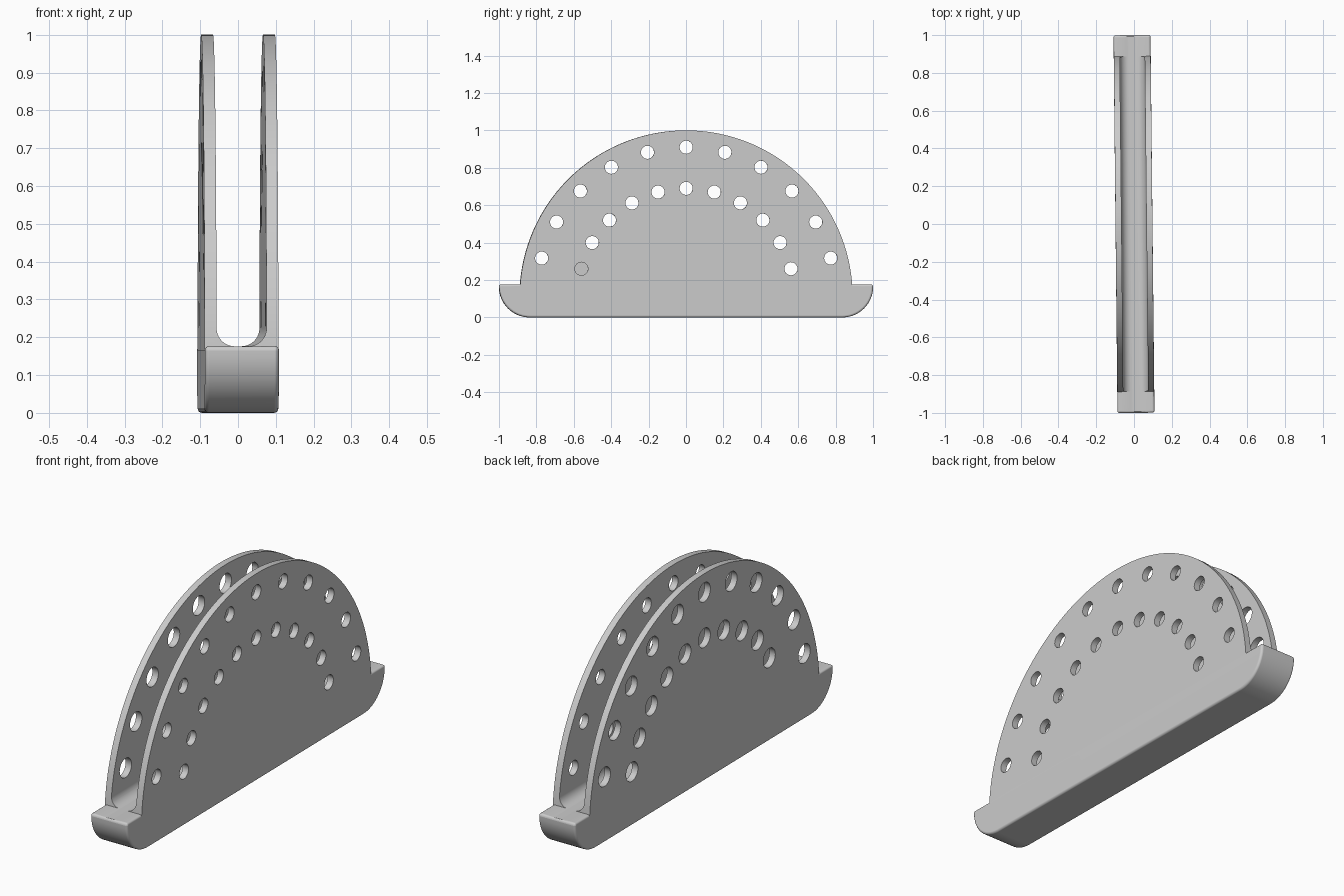
import bpy, bmesh
from math import sin, cos, pi, radians
from mathutils import Matrix

HALF = 0.098           # half thickness of the holder
LEDGE = 0.177          # height of the end ledges and slot floor
CENTRE = 0.11          # height of the arch centre

cube = bpy.data.objects.get("Cube")
if cube:
    bpy.data.objects.remove(cube, do_unlink=True)

grey = bpy.data.materials.new("plain grey")
grey.use_nodes = True
colour = (0.6, 0.6, 0.6, 1)
grey.diffuse_color = colour
grey.node_tree.nodes["Principled BSDF"].inputs["Base Color"].default_value = colour


def make_object(name, bm):
    bmesh.ops.recalc_face_normals(bm, faces=bm.faces)
    mesh = bpy.data.meshes.new(name)
    bm.to_mesh(mesh)
    bm.free()
    mesh.materials.append(grey)
    obj = bpy.data.objects.new(name, mesh)
    bpy.context.collection.objects.link(obj)
    return obj


def prism(name, points, direction):
    """Extrude a closed outline of 3D points."""
    bm = bmesh.new()
    face = bm.faces.new([bm.verts.new(p) for p in points])
    moved = bmesh.ops.extrude_face_region(bm, geom=[face])["geom"]
    verts = [v for v in moved if isinstance(v, bmesh.types.BMVert)]
    bmesh.ops.translate(bm, verts=verts, vec=direction)
    return make_object(name, bm)


def arc(cu, cv, radius, start, end, steps):
    angles = [radians(start + (end - start) * i / steps) for i in range(steps + 1)]
    return [(cu + radius * cos(a), cv + radius * sin(a)) for a in angles]


def apply(obj, mod):
    bpy.context.view_layer.objects.active = obj
    bpy.ops.object.modifier_apply(modifier=mod.name)


def combine(obj, other, operation):
    mod = obj.modifiers.new(operation, 'BOOLEAN')
    mod.operation, mod.solver, mod.object = operation, 'EXACT', other
    apply(obj, mod)
    bpy.data.objects.remove(other, do_unlink=True)


# Boat-shaped base with rounded ends and softened edges
r = 0.165
outline = arc(-1 + r, r, r, 180, 270, 16) + arc(1 - r, r, r, 270, 360, 16)
outline += [(1, LEDGE), (-1, LEDGE)]
holder = prism("napkin_holder", [(-HALF, y, z) for y, z in outline], (2 * HALF, 0, 0))
bevel = holder.modifiers.new("soft edges", 'BEVEL')
bevel.width, bevel.segments, bevel.limit_method = 0.018, 4, 'ANGLE'
bevel.angle_limit = radians(40)
apply(holder, bevel)

# Half-round body that becomes the two walls
w = HALF - 0.0004
arch = prism("arch", [(-w, y, z) for y, z in arc(0, CENTRE, 0.89, 0, 180, 96)], (2 * w, 0, 0))
combine(holder, arch, 'UNION')

# Slot with a rounded floor between the walls
gap, fillet, floor = 0.066, 0.048, LEDGE - 0.001
section = arc(-gap + fillet, floor + fillet, fillet, 180, 270, 10)
section += arc(gap - fillet, floor + fillet, fillet, 270, 360, 10)
section += [(gap, 1.2), (-gap, 1.2)]
slot = prism("slot", [(x, -1.2, z) for x, z in section], (0, 2.4, 0))
combine(holder, slot, 'DIFFERENCE')

# Two arcs of holes in each wall, larger in the right wall
bm = bmesh.new()
for side, size in ((1, 0.035), (-1, 0.046)):
    for ring in (0.80, 0.58):
        for step in range(1, 12):
            if side < 0 and ring < 0.7 and step == 11:
                continue        # this hole is absent in the right wall
            a = radians(15 * step)
            place = Matrix.Translation((side * 0.085, ring * cos(a), CENTRE + ring * sin(a)))
            bmesh.ops.create_cone(bm, cap_ends=True, segments=32, radius1=size, radius2=size,
                                  depth=0.1, matrix=place @ Matrix.Rotation(pi / 2, 4, 'Y'))
combine(holder, make_object("holes", bm), 'DIFFERENCE')

# Smooth shading and the slight turn of the whole holder
bpy.ops.object.select_all(action='DESELECT')
holder.select_set(True)
bpy.context.view_layer.objects.active = holder
bpy.ops.object.shade_smooth_by_angle(angle=radians(30))
weighted = holder.modifiers.new("even shading", 'WEIGHTED_NORMAL')
weighted.keep_sharp = True
holder.data.transform(Matrix.Rotation(0.0105, 4, 'Z'))
